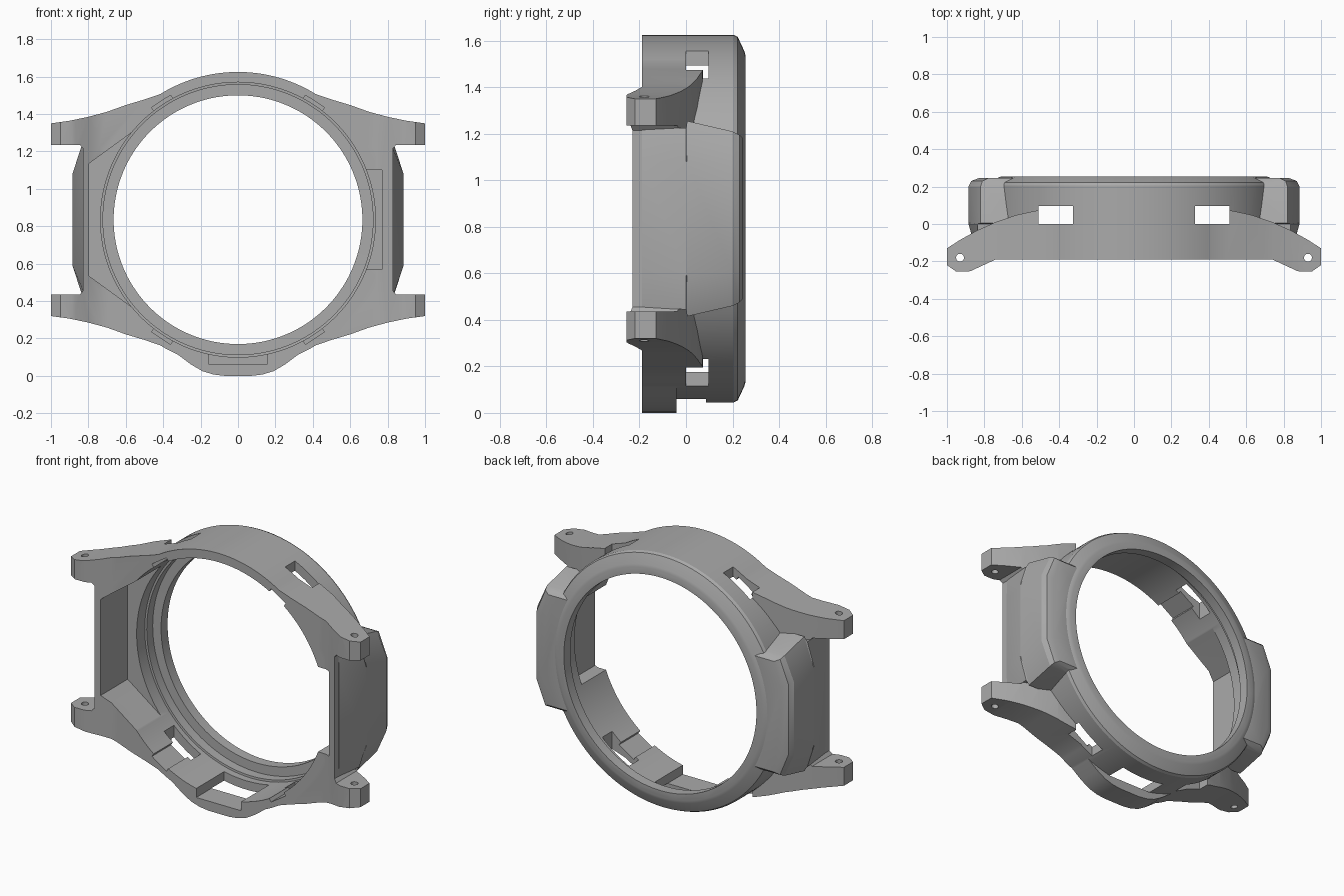
import bpy, bmesh, math
from mathutils import Matrix, Vector

if "Cube" in bpy.data.objects:
    bpy.data.objects.remove(bpy.data.objects["Cube"])

CZ = 0.835            # height of the ring axis
FRONT = -0.19         # front plane of the case

grey = bpy.data.materials.new("case_grey")
grey.use_nodes = True
GREY = (0.4, 0.4, 0.4, 1)
grey.diffuse_color = GREY
grey.node_tree.nodes["Principled BSDF"].inputs["Base Color"].default_value = GREY


def finish(name, bm):
    bmesh.ops.recalc_face_normals(bm, faces=bm.faces)
    mesh = bpy.data.meshes.new(name)
    bm.to_mesh(mesh)
    bm.free()
    mesh.materials.append(grey)
    ob = bpy.data.objects.new(name, mesh)
    bpy.context.collection.objects.link(ob)
    return ob


def loft(name, rings):
    """Solid through matching rings of 3D points, capped at both ends."""
    bm = bmesh.new()
    rows = [[bm.verts.new(p) for p in ring] for ring in rings]
    n = len(rows[0])
    for a, b in zip(rows, rows[1:]):
        for i in range(n):
            j = (i + 1) % n
            bm.faces.new((a[i], a[j], b[j], b[i]))
    bm.faces.new(rows[0])
    bm.faces.new(rows[-1])
    return finish(name, bm)


def extrude_y(name, pts, y0, y1):
    return loft(name, [[(x, y, z) for x, z in pts] for y in (y0, y1)])


def extrude_z(name, pts, z0, z1):
    return loft(name, [[(x, y, z) for x, y in pts] for z in (z0, z1)])


def turned(name, profile, n=144):
    """Solid turned about the ring axis from (y, radius) pairs."""
    angles = [2 * math.pi * i / n for i in range(n)]
    return loft(name, [[(r * math.cos(a), y, CZ + r * math.sin(a)) for a in angles]
                       for y, r in profile])


def box(name, x0, x1, y0, y1, z0, z1):
    return extrude_z(name, [(x0, y0), (x1, y0), (x1, y1), (x0, y1)], z0, z1)


def combine(target, tool, operation):
    mod = target.modifiers.new(operation, "BOOLEAN")
    mod.operation = operation
    mod.solver = "EXACT"
    mod.object = tool
    bpy.context.view_layer.update()
    with bpy.context.temp_override(object=target, active_object=target):
        bpy.ops.object.modifier_apply(modifier=mod.name)
    bpy.data.objects.remove(tool)


def mirror_x(pts):
    return pts + [(-x, y) for x, y in reversed(pts)]


# Ring with a chamfered back edge
case = turned("watch_case", [(FRONT, 0.79), (0.205, 0.79), (0.222, 0.782),
                             (0.25, 0.722), (0.255, 0.705)])

# Four lugs: front outline intersected with the arched top outline
upper = [(0.4, 1.512), (0.5, 1.478), (0.6, 1.448), (0.7, 1.412), (0.8, 1.385),
         (0.9, 1.364), (1, 1.35), (1, 1.235), (0.845, 1.235), (0.828, 1.215)]
right = upper + [(x, 2 * CZ - z) for x, z in reversed(upper)]
lugs = extrude_y("lugs", mirror_x(right), -0.4, 0.4)
arch = [(0.74, FRONT), (0.87, -0.25), (0.89, -0.255), (0.95, -0.255), (1, -0.22),
        (1, -0.13), (0.93, -0.085), (0.84, -0.035), (0.74, 0.01),
        (0.63, 0.048), (0.53, 0.07), (0.45, 0.08)]
combine(lugs, extrude_z("lug_arch", mirror_x(arch), -0.5, 2), "INTERSECT")
combine(case, lugs, "UNION")

# Side guards, lofted from front to back: y, outer x, its half height, shoulder x, its half height
sections = [(FRONT, 0.83, 0.25, 0.828, 0.385), (0.0, 0.885, 0.245, 0.838, 0.39),
            (0.005, 0.885, 0.245, 0.82, 0.42), (0.2, 0.885, 0.23, 0.82, 0.375),
            (0.23, 0.87, 0.215, 0.81, 0.36), (0.245, 0.83, 0.2, 0.78, 0.345)]
for side in (1, -1):
    rings = []
    for y, xo, ho, xs, hs in sections:
        half = [(0.55, hs), (xs, hs), (xo, ho)]
        ring = half + [(x, -h) for x, h in reversed(half)]
        rings.append([(side * x, y, CZ + h) for x, h in ring])
    combine(case, loft("side_guard", rings), "UNION")

# Bulge under the front of the ring
bulge = [(0.5, 0.25), (0.4, 0.168), (0.32, 0.112), (0.25, 0.06), (0.19, 0.025),
         (0.13, 0.007), (0.07, 0)]
combine(case, extrude_y("bottom_bulge", mirror_x(bulge), FRONT, -0.04), "UNION")

# Stepped bore, leaving a lip at the back
cutters = [turned("bore", [(-0.3, 0.735), (0.13, 0.735), (0.131, 0.722), (0.19, 0.722),
                           (0.191, 0.665), (0.3, 0.665)])]

# Inner pockets on both sides, open to the front
cutters.append(extrude_y("bevelled_pocket", [(-0.5, 1.345), (-0.57, 1.3), (-0.797, 1.135),
                         (-0.797, 0.535), (-0.57, 0.37), (-0.5, 0.325)], -0.3, 0.05))
cutters.append(box("square_pocket", 0.5, 0.77, -0.3, 0.05, 0.57, 1.1))

# Notch behind the bulge and the slot through the bottom
cutters.append(box("bottom_notch", -0.155, 0.155, -0.3, 0.0, 0.06, 0.2))
cutters.append(box("bottom_slot", -0.155, 0.155, -0.04, 0.085, -0.1, 0.2))

for side in (1, -1):
    # Windows through the wall and pin holes through the lugs
    x0, x1 = sorted((side * 0.325, side * 0.51))
    for z0 in (0, 1.3):
        cutters.append(box("window", x0, x1, 0.0, 0.097, z0, z0 + 0.37))
    pin = [(side * 0.93 + 0.021 * math.cos(t * math.pi / 12),
            -0.18 + 0.021 * math.sin(t * math.pi / 12)) for t in range(24)]
    cutters.append(extrude_z("pin_hole", pin, -0.1, 1.8))
    # Shallow catches inside the rim
    for up in (1, -1):
        catch = box("catch", -0.06, 0.06, -0.3, 0.05, 0.68, 0.755)
        turn = Matrix.Rotation(side * math.radians(33), 4, "Y")
        flip = Matrix.Diagonal((up, 1, up, 1))
        catch.data.transform(Matrix.Translation(Vector((0, 0, CZ))) @ flip @ turn)
        cutters.append(catch)

for cutter in cutters:
    combine(case, cutter, "DIFFERENCE")

# Smooth shading with sharp edges
bpy.ops.object.select_all(action="DESELECT")
case.select_set(True)
bpy.context.view_layer.objects.active = case
bpy.ops.object.shade_smooth_by_angle(angle=math.radians(25))
